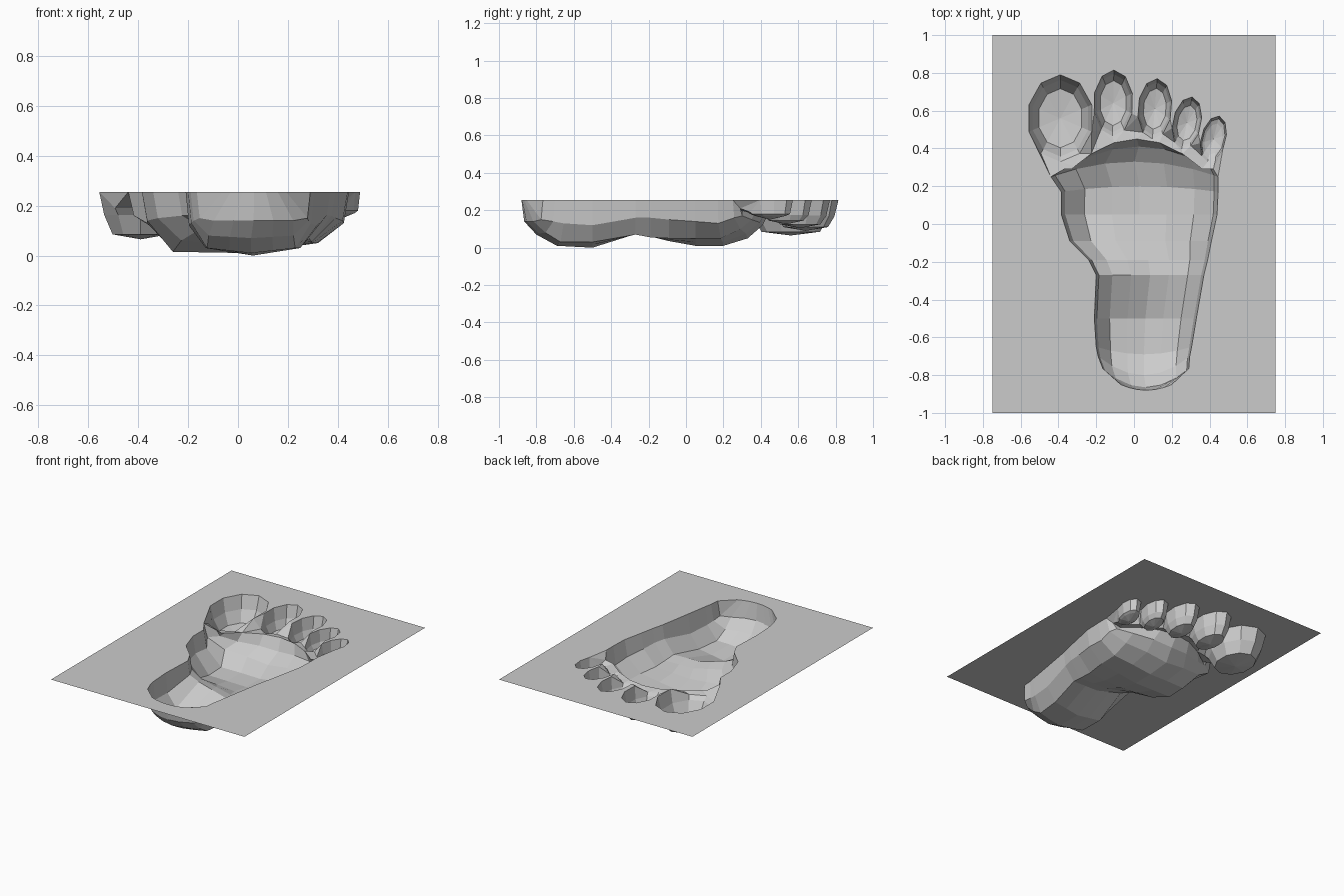
import bpy, bmesh
from math import sin, cos, pi

old = bpy.data.objects.get("Cube")
if old:
    bpy.data.objects.remove(old, do_unlink=True)

TOP = 0.255      # height of the flat ground sheet
bm = bmesh.new()


def strip(a, b, closed=False):
    """Quads between two equally long rows of vertices."""
    n = len(a)
    for i in range(n if closed else n - 1):
        j = (i + 1) % n
        bm.faces.new((a[i], a[j], b[j], b[i]))


def loop_edges(verts):
    """Edges of a closed contour, reusing those that exist."""
    out = []
    for a, b in zip(verts, verts[1:] + verts[:1]):
        out.append(bm.edges.get((a, b)) or bm.edges.new((a, b)))
    return out


def fill(edges):
    bmesh.ops.triangle_fill(bm, edges=edges, use_beauty=True, normal=(0, 0, 1))


# Sole: cross-sections lofted from heel to ball
# y, bow, x left, x right, rim z, wall z, floor z (inner, middle, outer)
SECTIONS = [
    (-.88, .03, -.07, .20, TOP, TOP, TOP, TOP, TOP),
    (-.865, .10, -.165, .29, TOP, .15, .14, .14, .14),
    (-.80, .10, -.19, .295, TOP, .14, .08, .07, .08),
    (-.69, .04, -.20, .305, TOP, .13, .03, .01, .03),
    (-.50, 0, -.21, .33, TOP, .12, .03, 0, .03),
    (-.27, 0, -.20, .37, TOP, .16, .13, .075, .07),
    (-.19, 0, -.24, .39, TOP, .16, .11, .06, .055),
    (-.09, 0, -.34, .41, TOP, .15, .06, .035, .05),
    (.05, 0, -.385, .44, TOP, .14, .015, .01, .05),
    (.20, -.03, -.385, .445, TOP, .13, .02, .01, .05),
    (.33, -.08, -.44, .445, TOP, .16, .09, .05, .10),
    (.41, -.12, -.37, .42, .21, .17, .14, .12, .15),
    (.45, -.16, -.33, .36, .20, .20, .20, .20, .20),
]
rows = []
for y, bow, xl, xr, rim, wall, zl, zc, zr in SECTIONS:
    cx, hw = (xl + xr) / 2, (xr - xl) / 2
    profile = [(-1, rim), (-.95, wall), (-.7, zl), (-.35, (zl + zc) / 2), (0, zc),
               (.35, (zc + zr) / 2), (.7, zr), (.95, wall), (1, rim)]
    rows.append([bm.verts.new((cx + t * hw, y + bow * t * t, z)) for t, z in profile])
for a, b in zip(rows, rows[1:]):
    strip(a, b)

# Toes: oval pits whose rear rim dips toward the ball
# x, y, half width, half length, lean, floor z
TOES = [
    (-.39, .56, .175, .23, 0, .065),
    (-.11, .64, .105, .175, .02, .09),
    (.11, .61, .09, .16, .08, .105),
    (.28, .535, .075, .14, .20, .125),
    (.42, .45, .065, .125, .25, .15),
]
SIDES = 10
toe_rims = []
for x, y, rx, ry, lean, floor in TOES:
    def ring(scale, height):
        out = []
        for k in range(SIDES):
            a = 2 * pi * k / SIDES - pi / 2
            u, v = rx * scale * cos(a), ry * scale * sin(a)
            out.append(bm.verts.new((x + u * cos(lean) + v * sin(lean),
                                     y - u * sin(lean) + v * cos(lean), height(k))))
        return out
    rim = ring(1, lambda k: .19 if k in (0, 1, SIDES - 1) else TOP)
    mid = ring(.88, lambda k: .15 + floor * .2)
    low = ring(.68, lambda k: floor + .02)
    base = bm.verts.new((x, y, floor))
    strip(rim, mid, True)
    strip(mid, low, True)
    for k in range(SIDES):
        bm.faces.new((low[k], low[(k + 1) % SIDES], base))
    toe_rims.append(rim)

# Ridge of ground between the ball and the toes
LAST = 10        # last section whose ends touch the ground sheet
left = [r[0] for r in rows]
right = [r[-1] for r in rows]
web = left[LAST:-1] + rows[-1] + right[LAST:-1][::-1]
for rim in reversed(toe_rims):
    web += [rim[k] for k in (2, 1, 0, 9, 8)]
fill(loop_edges(web))

# Flat ground sheet around the print
hole = rows[0] + right[1:LAST + 1]
for rim in reversed(toe_rims):
    hole += rim[2:9]
hole += left[1:LAST + 1][::-1]
corners = [bm.verts.new((sx * .75, sy, TOP))
           for sx, sy in ((-1, -1), (1, -1), (1, 1), (-1, 1))]
fill(loop_edges(hole) + loop_edges(corners))

# Every face looks upward
bmesh.ops.dissolve_degenerate(bm, dist=1e-5, edges=bm.edges[:])
bm.normal_update()
for f in bm.faces:
    if f.normal.z < 0:
        f.normal_flip()

mesh = bpy.data.meshes.new("footprint_ground")
bm.to_mesh(mesh)
bm.free()
obj = bpy.data.objects.new("footprint_ground", mesh)
bpy.context.scene.collection.objects.link(obj)

# Plain grey
grey = (.6, .6, .6, 1)
mat = bpy.data.materials.new("light_grey")
mat.use_nodes = True
mat.diffuse_color = grey
mat.node_tree.nodes["Principled BSDF"].inputs["Base Color"].default_value = grey
mesh.materials.append(mat)
